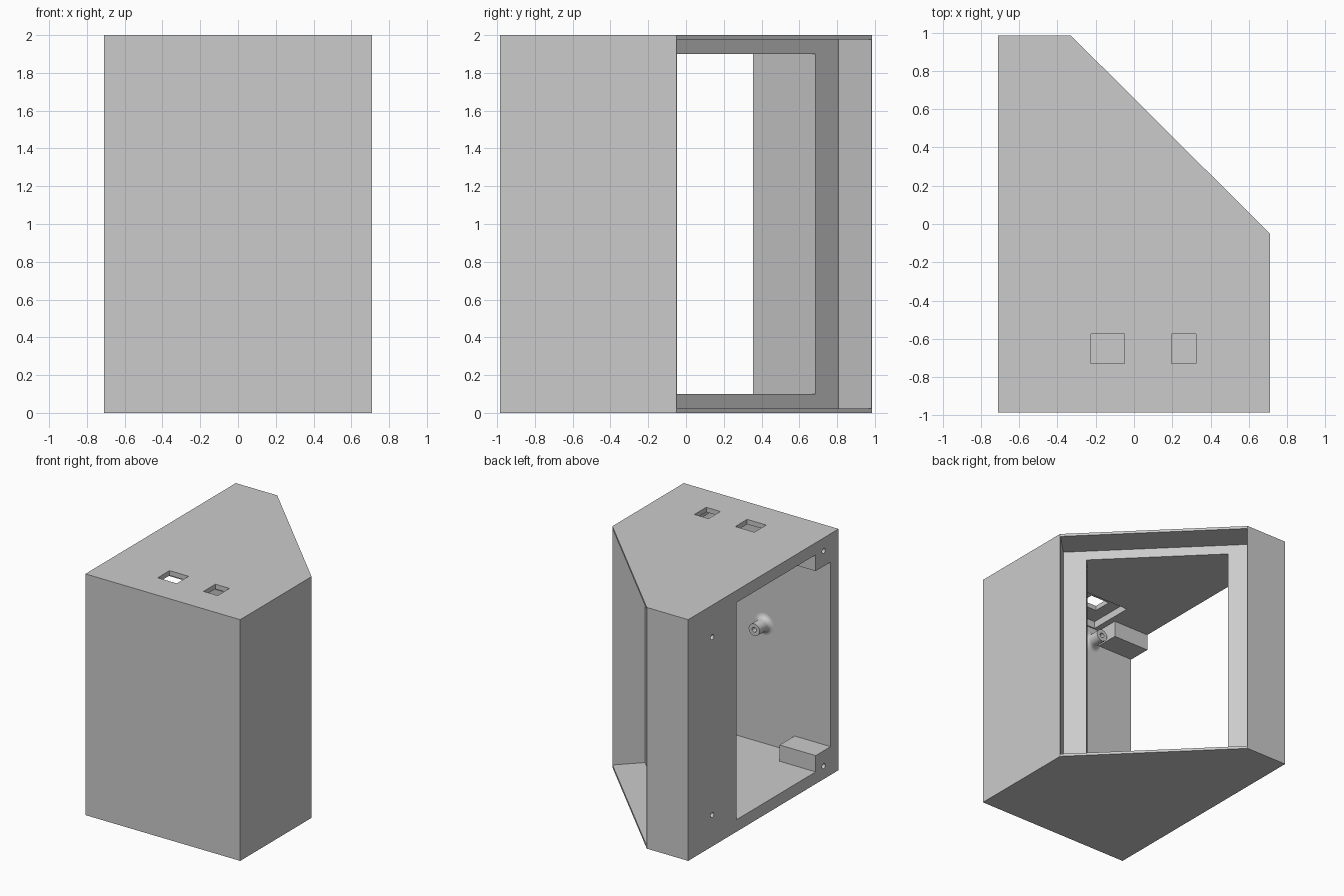
import bpy, bmesh, math

cube = bpy.data.objects.get("Cube")
if cube:
    bpy.data.objects.remove(cube, do_unlink=True)

grey = bpy.data.materials.new("plain_grey")
grey.use_nodes = True
grey.diffuse_color = (0.6, 0.6, 0.6, 1)
grey.node_tree.nodes["Principled BSDF"].inputs["Base Color"].default_value = (0.6, 0.6, 0.6, 1)


def finish(name, bm):
    bmesh.ops.recalc_face_normals(bm, faces=bm.faces)
    mesh = bpy.data.meshes.new(name)
    bm.to_mesh(mesh)
    bm.free()
    mesh.materials.append(grey)
    obj = bpy.data.objects.new(name, mesh)
    bpy.context.collection.objects.link(obj)
    return obj


def prism(name, plan, z0, z1):
    """Extrude a plan outline from z0 to z1."""
    bm = bmesh.new()
    face = bm.faces.new([bm.verts.new((x, y, z0)) for x, y in plan])
    top = bmesh.ops.extrude_face_region(bm, geom=[face])["geom"]
    bmesh.ops.translate(bm, vec=(0, 0, z1 - z0),
                        verts=[v for v in top if isinstance(v, bmesh.types.BMVert)])
    return finish(name, bm)


def box(name, x0, x1, y0, y1, z0, z1):
    return prism(name, [(x0, y0), (x1, y0), (x1, y1), (x0, y1)], z0, z1)


def lathe(name, profile, steps=32):
    """Spin a (radius, y) profile about the y axis."""
    bm = bmesh.new()
    rings = []
    for r, y in profile:
        rings.append([bm.verts.new((r * math.cos(math.tau * i / steps), y,
                                    r * math.sin(math.tau * i / steps))) for i in range(steps)])
    for a, b in zip(rings, rings[1:]):
        for i in range(steps):
            j = (i + 1) % steps
            bm.faces.new((a[i], a[j], b[j], b[i]))
    bm.faces.new(rings[0])
    bm.faces.new(rings[-1])
    return finish(name, bm)


def cut(target, cutter):
    cutter.hide_render = True
    mod = target.modifiers.new("cut", "BOOLEAN")
    mod.operation = "DIFFERENCE"
    mod.solver = "EXACT"
    mod.object = cutter
    bpy.context.view_layer.objects.active = target
    bpy.ops.object.modifier_apply(modifier=mod.name)
    bpy.data.objects.remove(cutter, do_unlink=True)


# Enclosure body with one bevelled corner
body = prism("enclosure", [(-.71, -.985), (.71, -.985), (.71, -.05),
                           (-.33, .985), (-.71, .985)], 0, 2)

# Deep recess in the slanted side
cut(body, prism("recess_cutter", [(.807, .053), (-.227, 1.082),
                                  (-.502, .807), (.532, -.222)], .022, 1.978))

# Cavity, open to the recess and to one side, leaving two corner screw blocks
cavity = prism("cavity_cutter", [(-.8, -.88), (.61, -.88), (.61, -.44), (.335, -.165),
                                 (.455, -.045), (-.325, .74), (-.8, .265)], .1, 1.9)
for z0, z1 in ((-.1, .235), (1.765, 2.1)):
    cut(cavity, box("block_cutter", -.9, -.38, -1, -.685, z0, z1))
cut(body, cavity)

# Thinned ceiling and the two connector openings
cut(body, box("pocket_cutter", -.33, .37, -.87, -.48, 1.8, 1.96))
for x0, x1 in ((-.225, -.05), (.195, .325)):
    cut(body, box("port_cutter", x0, x1, -.73, -.575, 1.9, 2.1))

# Blind screw holes in the open side
for y, z in ((.67, .26), (.67, 1.735), (-.79, .108), (-.79, 1.892)):
    hole = lathe("screw_cutter", [(.021, -.15), (.021, .15)], 24)
    hole.rotation_euler.z = math.pi / 2
    hole.location = (-.71, y, z)
    bpy.context.view_layer.update()
    cut(body, hole)

# Board standoffs on the inner front wall, with flared feet and screw holes
flare = [(.05 + .04 * (1 - math.sin(t)), .04 * (1 - math.cos(t)))
         for t in (math.pi / 2 * i / 6 for i in range(7))]
profile = [(.09, -.01)] + flare + [(.05, .13), (.02, .13), (.02, .03)]
for n, (x, z) in enumerate(((-.305, 1.775), (.33, 1.79), (.265, 1.09), (-.1, 1.09))):
    post = lathe(f"standoff_{n + 1}", profile)
    post.location = (x, -.88, z)
    bpy.ops.object.select_all(action="DESELECT")
    post.select_set(True)
    bpy.context.view_layer.objects.active = post
    bpy.ops.object.shade_smooth_by_angle(angle=math.radians(35))
